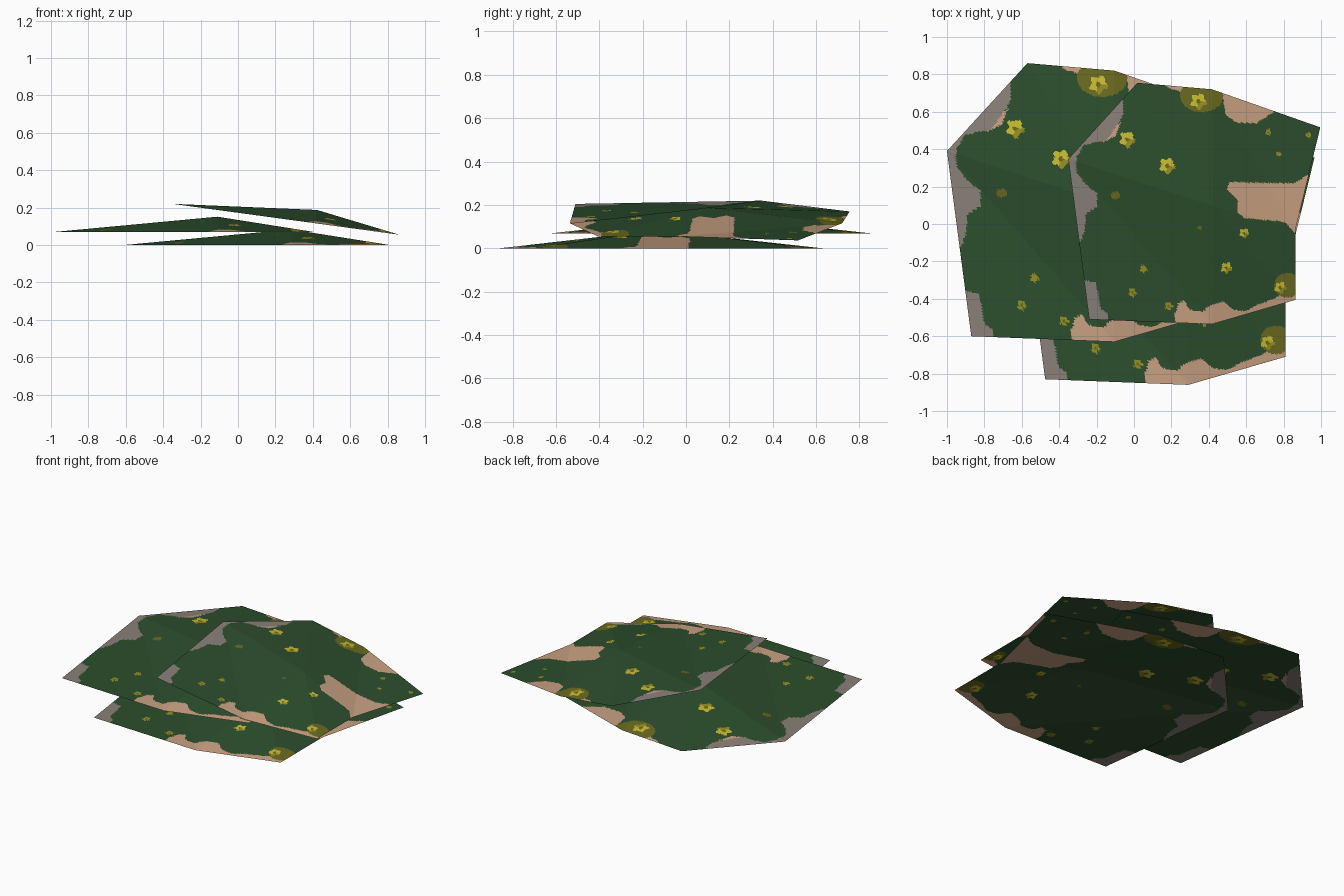
import bpy, bmesh, math
from mathutils import Vector

if "Cube" in bpy.data.objects:
    bpy.data.objects.remove(bpy.data.objects["Cube"])


def linear(h):
    v = [int(h[i:i + 2], 16) / 255 for i in (0, 2, 4)]
    return [c / 12.92 if c <= 0.04045 else ((c + 0.055) / 1.055) ** 2.4 for c in v] + [1]


COLOURS = [("leaf green", "2c4e2d"), ("bare tan", "c9a182"), ("stone grey", "8a8078"),
           ("moss olive", "6a6a20"), ("petal yellow", "cabd32"), ("shaded yellow", "968f22")]
GREEN, TAN, GREY, OLIVE, YELLOW, DARK = range(6)
materials = []
for name, h in COLOURS:
    m = bpy.data.materials.new(name)
    m.diffuse_color = linear(h)
    m.use_nodes = True
    m.node_tree.nodes["Principled BSDF"].inputs["Base Color"].default_value = m.diffuse_color
    materials.append(m)

# Patches of bare ground along the rim (they overshoot the outline)
PATCHES = [
    (GREY, [(-.66, .9), (-.66, .66), (-.71, .58), (-.77, .50), (-.90, .48), (-.95, .40),
            (-.95, .31), (-.89, .23), (-.82, .18), (-.82, .10), (-.89, .05), (-.90, -.06),
            (-.94, -.15), (-1.1, -.1), (-1.1, .9)]),
    (GREY, [(-1, -.36), (-.90, -.36), (-.83, -.37), (-.81, -.46), (-.80, -.53),
            (-.75, -.57), (-.745, -.7), (-1, -.7)]),
    (TAN, [(-.79, .49), (-.71, .53), (-.67, .62), (-.72, .58)]),
    (TAN, [(-.41, .9), (-.38, .83), (-.30, .805), (-.2, .9)]),
    (TAN, [(-.06, .9), (-.04, .79), (-.02, .66), (.05, .615), (.17, .61), (.28, .68), (.3, .9)]),
    (TAN, [(.53, .33), (.50, .297), (.41, .24), (.2, .242), (0, .249), (-.02, .2),
           (.05, .137), (.045, .063), (.09, .025), (.347, .002), (.43, -.09), (.7, 0)]),
    (TAN, [(-.32, -.7), (-.335, -.57), (-.315, -.50), (-.275, -.485), (-.245, -.54),
           (-.175, -.555), (-.105, -.51), (-.035, -.49), (.025, -.54), (.105, -.55),
           (.175, -.51), (.265, -.48), (.325, -.45), (.5, -.42), (.5, -.7)]),
]
MOSS = [(-.17, .78, .135, .1), (.365, -.39, .085, .075)]
# Flowers: x, y, radius; the tiny ones are plain dark buds
FLOWERS = [(-.635, .51, .045), (-.39, .347, .045), (-.19, .745, .045), (.32, -.405, .034),
           (-.02, -.282, .032), (.089, -.068, .028), (-.6, -.435, .024), (-.373, -.517, .024),
           (-.533, -.288, .022), (.246, .555, .018), (.31, .42, .016), (.496, .537, .016)]
BUDS = [(-.71, .165, .027), (-.19, -.034, .014)]


def inside(x, y, poly):
    hit = False
    for (ax, ay), (bx, by) in zip(poly, poly[1:] + poly[:1]):
        if (ay > y) != (by > y) and x < ax + (y - ay) * (bx - ax) / (by - ay):
            hit = not hit
    return hit


def colour_at(x, y):
    for fx, fy, r in FLOWERS:
        d = math.hypot(x - fx, y - fy)
        if d < 1.2 * r:
            a = math.atan2(y - fy, x - fx)
            if d < r * (1 + .18 * math.cos(5 * a + 1)):
                if d < .28 * r:
                    return OLIVE
                return DARK if r < .027 or math.cos(a + .9) > .6 else YELLOW
    for fx, fy, r in BUDS:
        if math.hypot((x - fx) / 1.2, y - fy) < r * .85:
            return OLIVE
    for mx, my, rx, ry in MOSS:
        if ((x - mx) / rx) ** 2 + ((y - my) / ry) ** 2 < 1:
            return OLIVE
    for mat, poly in PATCHES:
        if inside(x, y, poly):
            return mat
    return GREEN


# One sheet: eight rim points on the ground and a raised centre
RIM = [(-.87, -.6), (-.105, -.63), (.415, -.48), (.415, -.045), (.57, .585),
       (-.105, .82), (-.57, .86), (-1, .39)]
TRIS = [(0, 1, 7), (1, 8, 7), (1, 2, 8), (2, 3, 8), (3, 4, 5), (3, 5, 8), (8, 5, 6), (8, 6, 7)]
bm = bmesh.new()
verts = [bm.verts.new((x, y, 0)) for x, y in RIM] + [bm.verts.new((-.11, .1, .083))]
for t in TRIS:
    bm.faces.new([verts[i] for i in t])
bmesh.ops.subdivide_edges(bm, edges=bm.edges[:], cuts=63, use_grid_fill=True)
bm.normal_update()
for f in bm.faces:
    c = f.calc_center_median()
    f.material_index = colour_at(c.x, c.y)
mesh = bpy.data.meshes.new("plant_sheet")
bm.to_mesh(mesh)
bm.free()
for m in materials:
    mesh.materials.append(m)

# Three overlapping copies, the top one smaller and tilted
for name, loc, tilt, s in [("lower_plant_sheet", (.395, -.23, 0), 0, 1),
                           ("middle_plant_sheet", (0, 0, .068), 0, 1),
                           ("upper_plant_sheet", (.507, .01, .103), 7.75, .866)]:
    ob = bpy.data.objects.new(name, mesh)
    ob.location = loc
    ob.rotation_euler = (0, math.radians(tilt), 0)
    ob.scale = (s, s, s)
    bpy.context.collection.objects.link(ob)
